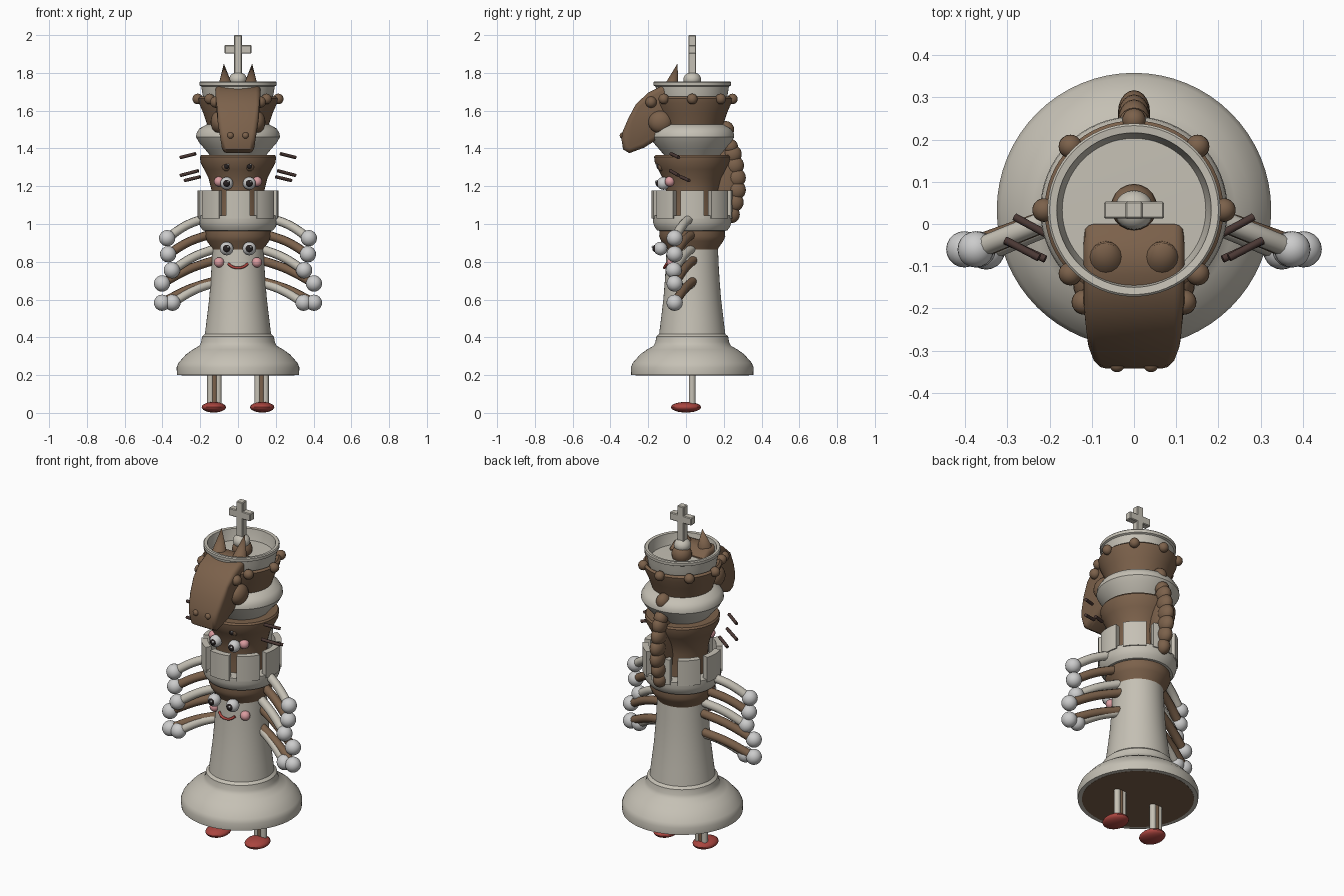
import bpy, bmesh, math
from mathutils import Vector

if "Cube" in bpy.data.objects:
    bpy.data.objects.remove(bpy.data.objects["Cube"])

CY = 0.033  # depth of the turning axis


def material(name, rgb):
    m = bpy.data.materials.new(name)
    m.diffuse_color = (*rgb, 1)
    m.use_nodes = True
    m.node_tree.nodes["Principled BSDF"].inputs["Base Color"].default_value = m.diffuse_color
    return m


IVORY = material("ivory", (0.56, 0.53, 0.46))
BROWN = material("brown", (0.20, 0.12, 0.07))
WHITE = material("white", (0.65, 0.65, 0.66))
DARK = material("dark", (0.02, 0.015, 0.015))
STICK = material("dark_brown", (0.07, 0.04, 0.035))
PINK = material("pink", (0.7, 0.33, 0.35))
RED = material("red", (0.4, 0.06, 0.05))


def finish(name, bm, mat, angle=35):
    bmesh.ops.recalc_face_normals(bm, faces=bm.faces[:])
    me = bpy.data.meshes.new(name)
    bm.to_mesh(me)
    bm.free()
    ob = bpy.data.objects.new(name, me)
    bpy.context.collection.objects.link(ob)
    me.materials.append(mat)
    bpy.ops.object.select_all(action='DESELECT')
    ob.select_set(True)
    bpy.context.view_layer.objects.active = ob
    bpy.ops.object.shade_smooth_by_angle(angle=math.radians(angle))
    return ob


def lathe(name, profile, mat, n=64):
    bm = bmesh.new()
    vs = [bm.verts.new((r, 0, z)) for r, z in profile]
    es = [bm.edges.new(p) for p in zip(vs, vs[1:])]
    bmesh.ops.spin(bm, geom=vs + es, cent=(0, 0, 0), axis=(0, 0, 1),
                   angle=2 * math.pi, steps=n)
    bmesh.ops.remove_doubles(bm, verts=bm.verts[:], dist=1e-5)
    bmesh.ops.translate(bm, verts=bm.verts[:], vec=(0, CY, 0))
    return finish(name, bm, mat)


def ball(name, loc, size, mat):
    bm = bmesh.new()
    bmesh.ops.create_uvsphere(bm, u_segments=20, v_segments=12, radius=1)
    bmesh.ops.scale(bm, verts=bm.verts[:], vec=size if isinstance(size, tuple) else (size,) * 3)
    bmesh.ops.translate(bm, verts=bm.verts[:], vec=loc)
    return finish(name, bm, mat)


def tube(name, pts, radius, mat):
    cu = bpy.data.curves.new(name, 'CURVE')
    cu.dimensions = '3D'
    cu.bevel_depth = radius
    cu.bevel_resolution = 3
    cu.use_fill_caps = True
    s = cu.splines.new('BEZIER')
    s.bezier_points.add(len(pts) - 1)
    for b, p in zip(s.bezier_points, pts):
        b.co = p
        b.handle_left_type = b.handle_right_type = 'AUTO'
    ob = bpy.data.objects.new(name, cu)
    bpy.context.collection.objects.link(ob)
    cu.materials.append(mat)
    return ob


def box(name, loc, size, mat):
    bm = bmesh.new()
    bmesh.ops.create_cube(bm, size=1)
    bmesh.ops.scale(bm, verts=bm.verts[:], vec=size)
    bmesh.ops.translate(bm, verts=bm.verts[:], vec=loc)
    bmesh.ops.bevel(bm, geom=bm.edges[:], offset=0.004, segments=1, affect='EDGES')
    return finish(name, bm, mat)


# Turned body, from the foot up
lathe("base_and_column", [(0, .2), (.323, .2), (.325, .24), (.315, .265), (.275, .31), (.24, .335),
      (.205, .355), (.195, .375), (.19, .405), (.175, .418), (.165, .5), (.153, .6), (.145, .7),
      (.14, .78), (.135, .9), (0, .9)], IVORY)
lathe("base_underside", [(0, .199), (.30, .199), (.30, .205)], BROWN)
lathe("lower_collar", [(.134, .86), (.14, .875), (.165, .91), (.175, .935), (.172, .965), (.13, .975)], BROWN)
lathe("tower_rim", [(.13, .96), (.185, .965), (.2, .985), (.208, 1.01), (.208, 1.045), (.13, 1.045)], IVORY)
lathe("middle_body", [(.14, 1.0), (.137, 1.1), (.14, 1.18), (.155, 1.24), (.18, 1.29), (.198, 1.325),
      (.202, 1.355), (.195, 1.365), (0, 1.365)], BROWN)
lathe("upper_collar", [(0, 1.36), (.145, 1.36), (.17, 1.39), (.205, 1.43), (.222, 1.46), (.22, 1.48),
      (.205, 1.505), (.16, 1.53), (0, 1.54)], IVORY)
lathe("ball_crown", [(.15, 1.49), (.165, 1.53), (.185, 1.59), (.207, 1.64), (.212, 1.665), (.2, 1.675),
      (.16, 1.64)], BROWN)
lathe("top_cup", [(.15, 1.56), (.178, 1.63), (.19, 1.70), (.194, 1.728), (.204, 1.733), (.205, 1.75),
      (.2, 1.755), (.183, 1.753), (.178, 1.72), (.17, 1.69), (0, 1.695)], IVORY)

# Battlement blocks of the tower
for k in range(8):
    bm = bmesh.new()
    mid = math.radians(45 * k)
    half = math.radians(17)
    rings = []
    for i in range(7):
        a = mid - half + 2 * half * i / 6
        rings.append([bm.verts.new((r * math.cos(a), CY + r * math.sin(a), z))
                      for r, z in ((.18, 1.03), (.215, 1.03), (.215, 1.178), (.18, 1.178))])
    for p, q in zip(rings, rings[1:]):
        for j in range(4):
            bm.faces.new((p[j], p[(j + 1) % 4], q[(j + 1) % 4], q[j]))
    bm.faces.new(rings[0])
    bm.faces.new(rings[-1])
    finish("battlement", bm, IVORY)

# Crown balls, finial and cross
for k in range(8):
    a = math.radians(45 * k)
    ball("crown_ball", (.213 * math.cos(a), CY + .213 * math.sin(a), 1.662), .028, BROWN)
ball("inner_finial", (0, .04, 1.715), .055, BROWN)
ball("top_finial", (0, CY, 1.765), (.047, .047, .04), IVORY)
box("cross_post", (0, CY, 1.895), (.042, .042, .21), IVORY)
box("cross_bar", (0, CY, 1.925), (.142, .041, .045), IVORY)

# Horse head: side outline given width, narrowing to the chin
outline = [(.0, 1.70), (-.05, 1.735), (-.12, 1.735), (-.2, 1.695), (-.265, 1.635), (-.305, 1.56), (-.335, 1.49),
           (-.342, 1.45), (-.333, 1.395), (-.3, 1.375), (-.22, 1.405), (-.15, 1.45), (-.08, 1.53), (0, 1.56)]
bm = bmesh.new()
face = bm.faces.new([bm.verts.new((-.12, y, z)) for y, z in outline])
new = bmesh.ops.extrude_face_region(bm, geom=[face])["geom"]
bmesh.ops.translate(bm, verts=[v for v in new if isinstance(v, bmesh.types.BMVert)], vec=(.24, 0, 0))
for v in bm.verts:
    t = min(1, max(0, (1.62 - v.co.z) / .25))
    v.co.x *= 1 - .33 * t
bmesh.ops.recalc_face_normals(bm, faces=bm.faces[:])
rim = [e for e in bm.edges if abs(e.verts[0].co.x + e.verts[1].co.x) > .01]
bmesh.ops.bevel(bm, geom=rim, offset=.025, segments=3, profile=.5, affect='EDGES')
finish("horse_head", bm, BROWN)
for s in (-1, 1):
    ball("horse_cheek", (s * .1, -.135, 1.54), (.045, .065, .06), BROWN)
    ball("horse_eye", (s * .118, -.185, 1.645), .03, BROWN)
    ball("nostril", (s * .04, -.333, 1.468), .018, BROWN)
    bm = bmesh.new()
    bmesh.ops.create_cone(bm, cap_ends=True, segments=16, radius1=.045, radius2=0, depth=.14)
    for v in bm.verts:
        t = (v.co.z + .07) / .14
        v.co += Vector((s * (.065 + .01 * t), -.085 + .04 * t, 1.78))
    finish("ear", bm, BROWN)

# Scalloped mane down the back
for y, z, r in ((.21, 1.5, .045), (.235, 1.41, .04), (.245, 1.37, .05), (.255, 1.31, .052), (.265, 1.245, .052),
                (.265, 1.18, .052), (.255, 1.115, .05), (.24, 1.05, .045)):
    ball("mane_lock", (0, y, z), (.038, r, r), BROWN)
ball("mane_core", (0, .2, 1.22), (.036, .085, .21), BROWN)

# Limbs, mirrored: (start, hand, colour)
ARMS = [((.18, .02, 1.03), (.375, -.06, .925), IVORY), ((.15, .03, .945), (.37, -.06, .84), BROWN),
        ((.12, .03, .87), (.35, -.065, .755), IVORY), ((.12, .04, .81), (.402, -.06, .685), BROWN),
        ((.12, .04, .70), (.402, -.06, .583), BROWN), ((.12, .035, .69), (.347, -.06, .583), IVORY)]
for s in (-1, 1):
    for a, b, m in ARMS:
        mid = [(p + q) / 2 for p, q in zip(a, b)]
        mid[2] += .013
        tube("arm", [(s * p[0], p[1], p[2]) for p in (a, mid, b)], .024, m)
        ball("hand", (s * b[0], b[1], b[2]), .043, WHITE)
    for x, m in ((.105, IVORY), (.125, BROWN), (.145, IVORY)):
        tube("leg", [(s * x, CY, .03), (s * x, CY, .21)], .018, m)
    ball("shoe", (s * .128, 0, .03), (.064, .08, .028), RED)
    # Loose side sticks
    for a, b in (((.225, -.08, 1.372), (.305, -.038, 1.352)), ((.21, -.083, 1.282), (.305, -.04, 1.257)),
                 ((.2, -.028, 1.25), (.283, .017, 1.23))):
        tube("side_stick", [(s * p[0], p[1], p[2]) for p in (a, b)], .009, STICK)

    # Lower and upper faces
    for z, y, r in ((.87, -.135, .036), (1.215, -.12, .034), (1.305, -.125, .026)):
        ball("eyeball", (s * .06, y, z), r, WHITE if z < 1.3 else BROWN)
        ball("pupil", (s * .06, y - r * .6, z), r * .6, DARK)
        ball("eye_glint", (s * .06 + .008, y - r * 1.13, z + .009), r * .17, WHITE)
    for z, y in ((.797, -.075), (1.225, -.085)):
        ball("blush", (s * .1, y, z), .027, PINK)
tube("mouth", [(-.052, -.102, .79), (-.03, -.112, .774), (0, -.115, .768), (.03, -.112, .774), (.052, -.102, .79)],
     .007, RED)
